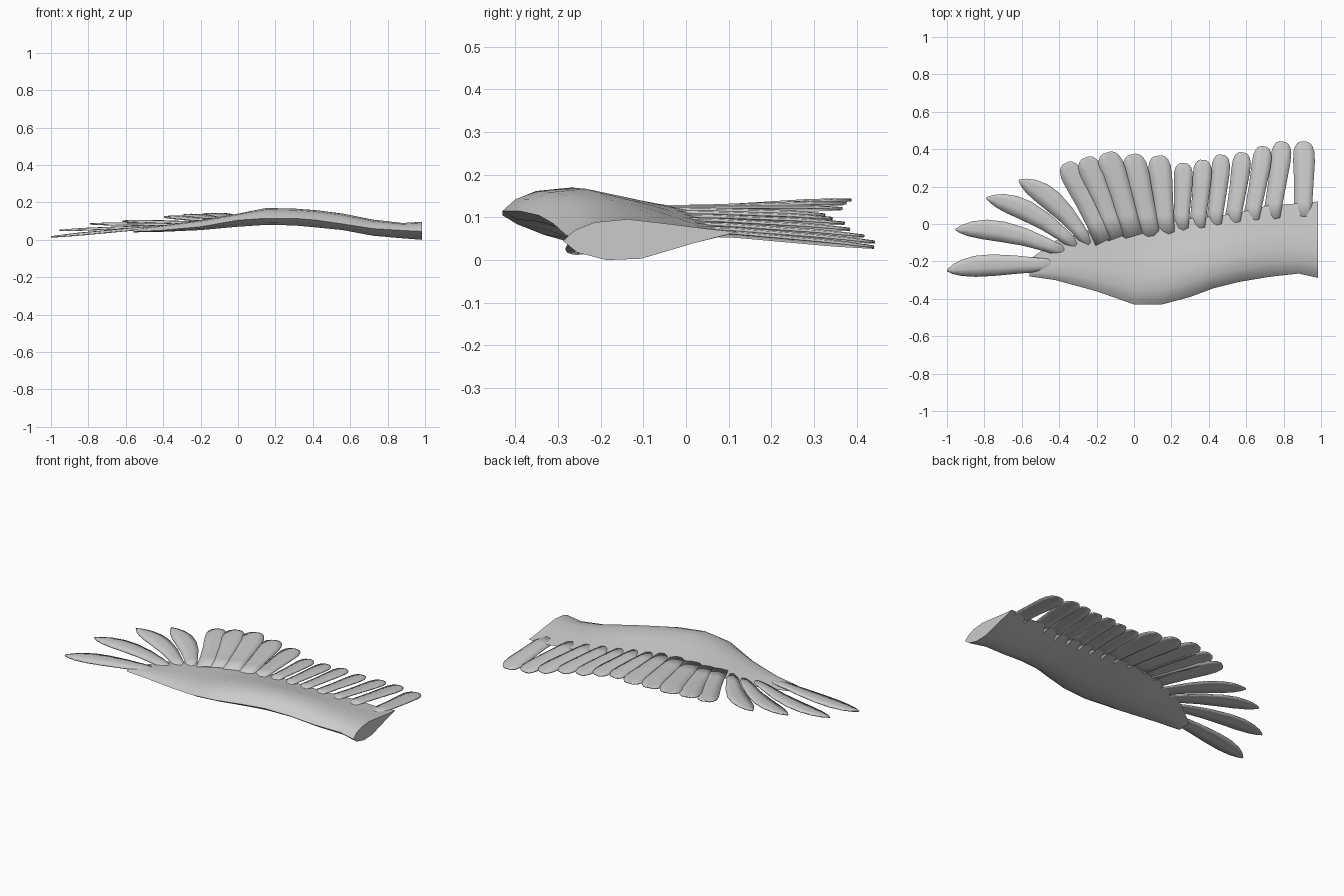
import bpy, bmesh, math
from mathutils import Vector

cube = bpy.data.objects.get("Cube")
if cube:
    bpy.data.objects.remove(cube)

grey = bpy.data.materials.new("plain_grey")
grey.use_nodes = True
grey.diffuse_color = (0.6, 0.6, 0.6, 1)
grey.node_tree.nodes["Principled BSDF"].inputs["Base Color"].default_value = (0.6, 0.6, 0.6, 1)


def finish(name, bm, angle):
    bmesh.ops.recalc_face_normals(bm, faces=bm.faces)
    mesh = bpy.data.meshes.new(name)
    bm.to_mesh(mesh)
    bm.free()
    mesh.materials.append(grey)
    obj = bpy.data.objects.new(name, mesh)
    bpy.context.collection.objects.link(obj)
    bpy.ops.object.select_all(action="DESELECT")
    obj.select_set(True)
    bpy.context.view_layer.objects.active = obj
    bpy.ops.object.shade_smooth_by_angle(angle=math.radians(angle))
    return obj


def lerp(a, b, t):
    return a + (b - a) * t


# Wing sections: x, front y, back y, front z, top z, bottom z, back z
SECTIONS = [
    (-.56, -.28, -.19, .045, .055, .04, .045),
    (-.42, -.30, -.09, .05, .075, .042, .07),
    (-.20, -.36, -.02, .07, .105, .052, .105),
    (0, -.43, .0, .105, .14, .07, .118),
    (.15, -.43, .01, .115, .17, .08, .12),
    (.30, -.39, .03, .115, .167, .077, .112),
    (.42, -.345, .04, .105, .158, .066, .1),
    (.56, -.31, .06, .085, .14, .052, .088),
    (.72, -.283, .1, .06, .108, .022, .072),
    (.88, -.265, .11, .05, .09, .008, .062),
    (.985, -.288, .12, .045, .096, .0, .066),
]
# Fraction of chord and blend between the named heights
UPPER = [(.07, .5), (.18, .85), (.37, 1)]
REAR = [(.62, .4), (.82, .75)]
LOWER = [(.75, .4), (.45, .95), (.25, 1), (.08, .6)]


def section(x, y0, y1, lead, top, bottom, back):
    pts = [(0, lead)]
    pts += [(f, lerp(lead, top, k)) for f, k in UPPER]
    pts += [(f, lerp(top, back, k)) for f, k in REAR]
    pts += [(1, back)]
    pts += [(f, lerp(back, bottom, k)) for f, k in LOWER[:2]]
    pts += [(f, lerp(lead, bottom, k)) for f, k in LOWER[2:]]
    return [Vector((x, lerp(y0, y1, f), z)) for f, z in pts]


# Wing body, lofted from root to wrist
bm = bmesh.new()
rings = [[bm.verts.new(p) for p in section(*s)] for s in SECTIONS]
for a, b in zip(rings, rings[1:]):
    for i in range(len(a)):
        j = (i + 1) % len(a)
        bm.faces.new((a[i], a[j], b[j], b[i]))
bm.faces.new(rings[0])
bm.faces.new(rings[-1])
finish("wing_body", bm, 50)


def back_height(x):
    for a, b in zip(SECTIONS, SECTIONS[1:]):
        if x <= b[0]:
            return lerp(a[6], b[6], max(0, (x - a[0]) / (b[0] - a[0])))
    return SECTIONS[-1][6]


# Outline rows: position along the feather, share of full width
POINTED = [(0, .5), (.2, .65), (.4, .85), (.6, 1), (.75, .97), (.87, .75), (.95, .42), (1, .06)]
ROUNDED = [(0, .85), (.25, .85), (.5, .9), (.75, 1), (.87, .98), (.94, .82), (.98, .6), (1, .3)]


def feather(name, base, tip, tip_z, width, rows, skew, bow):
    base, tip = Vector(base), Vector(tip)
    along = (tip - base).normalized()
    side = Vector((-along.y, along.x))
    base_z = back_height(base.x)
    start = base - along * .07
    bm = bmesh.new()
    grid = []
    for t, share in rows:
        mid = start.lerp(tip, t) - side * bow * math.sin(math.pi * t)
        z = lerp(base_z, tip_z, max(0, (t - .15) / .85))
        row = []
        for k in (-.5, -.2, .1, .5):
            # Slight camber and roll so neighbours overlap like shingles
            p = mid + side * width * share * (k - skew)
            lift = .006 * (1 - 4 * k * k) - .008 * k
            row.append(bm.verts.new((p.x, p.y, z + lift * min(1, 4 * (1 - t) + .2))))
        grid.append(row)
    for a, b in zip(grid, grid[1:]):
        for i in range(3):
            bm.faces.new((a[i], a[i + 1], b[i + 1], b[i]))
    obj = finish(name, bm, 50)
    mod = obj.modifiers.new("thickness", "SOLIDIFY")
    mod.thickness = .006
    mod.offset = 0


# Long flight feathers at the wing tip: base, tip, tip height, width, bow
PRIMARIES = [
    ((-.46, -.23), (-1, -.25), .015, .115, .01),
    ((-.42, -.15), (-.955, -.03), .05, .11, .035),
    ((-.36, -.1), (-.79, .14), .085, .11, .035),
    ((-.29, -.07), (-.615, .235), .1, .115, .03),
]
for n, (base, tip, z, w, bow) in enumerate(PRIMARIES, 1):
    feather(f"primary_feather_{n}", base, tip, z, w, POINTED, .1, bow)

# Shorter rounded feathers along the trailing edge: base, tip, tip height, width
SECONDARIES = [
    ((-.19, -.03), (-.365, .325), .125, .12),
    ((-.12, -.01), (-.26, .355), .135, .125),
    ((-.03, .0), (-.145, .382), .14, .135),
    ((.07, .0), (-.01, .372), .132, .13),
    ((.16, .01), (.13, .365), .12, .122),
    ((.25, .03), (.265, .325), .105, .1),
    ((.34, .03), (.37, .342), .097, .1),
    ((.43, .04), (.47, .37), .086, .098),
    ((.53, .05), (.582, .382), .072, .1),
    ((.63, .06), (.695, .415), .056, .102),
    ((.74, .08), (.795, .44), .042, .108),
    ((.9, .08), (.908, .44), .03, .115),
]
for n, (base, tip, z, w) in enumerate(SECONDARIES, 1):
    feather(f"secondary_feather_{n}", base, tip, z, w, ROUNDED, 0, .005)
